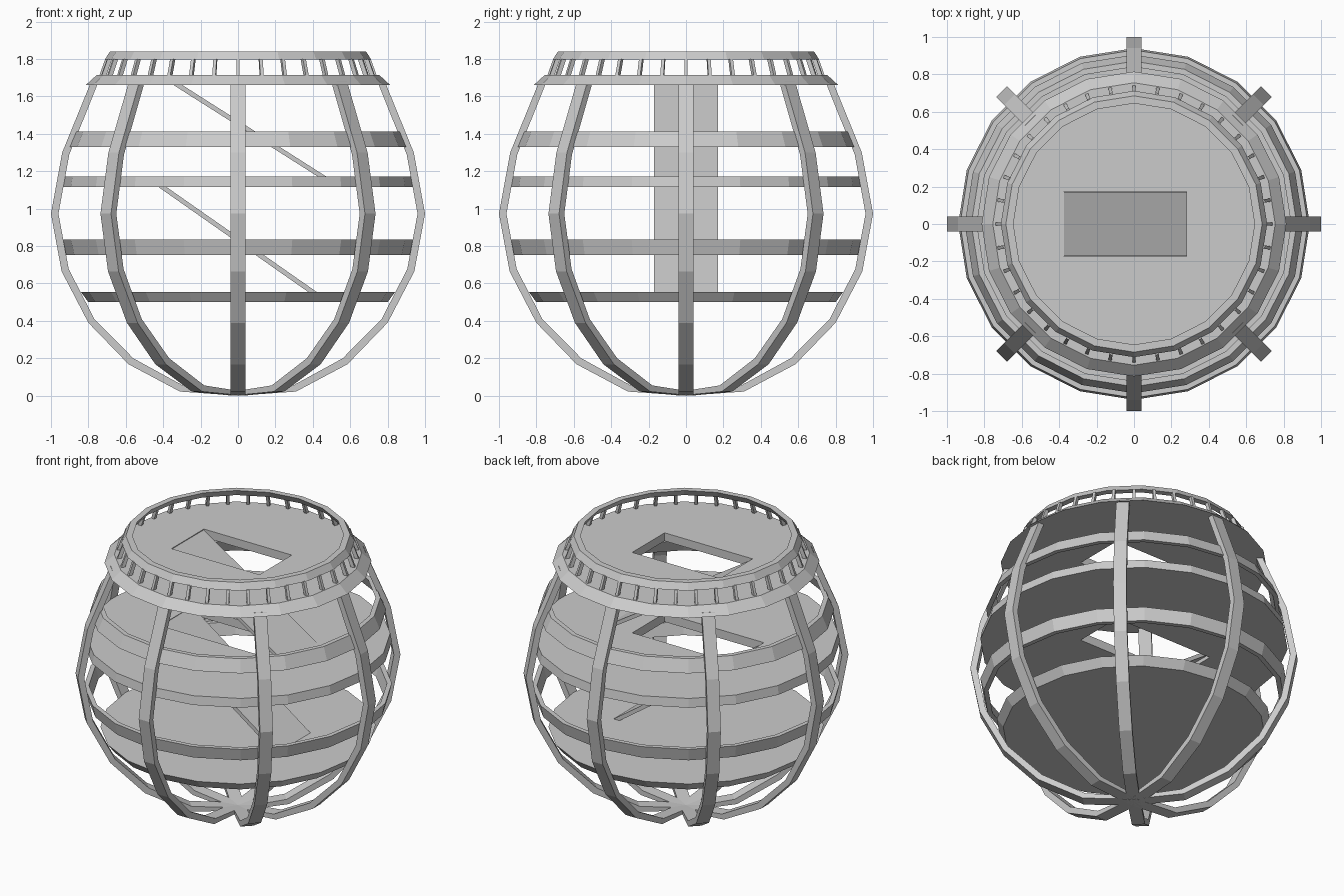
import bpy, bmesh
from math import cos, sin, pi, radians
from mathutils import Matrix

if "Cube" in bpy.data.objects:
    bpy.data.objects.remove(bpy.data.objects["Cube"])

SIDES = 20


def finish(name, bm):
    bmesh.ops.recalc_face_normals(bm, faces=bm.faces)
    me = bpy.data.meshes.new(name)
    bm.to_mesh(me)
    bm.free()
    ob = bpy.data.objects.new(name, me)
    bpy.context.collection.objects.link(ob)
    return ob


def prism(name, profile, width, angle=0):
    """Extrude an (x, z) outline across y, centred, turned about z."""
    bm = bmesh.new()
    face = bm.faces.new([bm.verts.new((x, -width / 2, z)) for x, z in profile])
    ext = bmesh.ops.extrude_face_region(bm, geom=[face])
    moved = [g for g in ext["geom"] if isinstance(g, bmesh.types.BMVert)]
    bmesh.ops.translate(bm, verts=moved, vec=(0, width, 0))
    bm.transform(Matrix.Rotation(angle, 4, 'Z'))
    return finish(name, bm)


def disc(name, z0, r0, z1, r1):
    """Tapered 20-sided plate."""
    bm = bmesh.new()
    rings = [[bm.verts.new((r * cos(2 * pi * i / SIDES), r * sin(2 * pi * i / SIDES), z))
              for i in range(SIDES)] for z, r in ((z0, r0), (z1, r1))]
    for i in range(SIDES):
        j = (i + 1) % SIDES
        bm.faces.new((rings[0][i], rings[0][j], rings[1][j], rings[1][i]))
    bm.faces.new(rings[0][::-1])
    bm.faces.new(rings[1])
    return finish(name, bm)


def ring(name, z0, r0, z1, r1, t):
    """Tapered 20-sided hoop of wall thickness t."""
    section = ((r0, z0), (r1, z1), (r1 - t, z1), (r0 - t, z0))
    bm = bmesh.new()
    loops = [[bm.verts.new((r * cos(2 * pi * i / SIDES), r * sin(2 * pi * i / SIDES), z))
              for r, z in section] for i in range(SIDES)]
    for i in range(SIDES):
        a, b = loops[i], loops[(i + 1) % SIDES]
        for k in range(4):
            m = (k + 1) % 4
            bm.faces.new((a[k], b[k], b[m], a[m]))
    return finish(name, bm)


def cut_hole(plate, x0, x1, z0, z1):
    """Rectangular stair opening."""
    cutter = prism(plate.name + "_cutter", [(x0, z0), (x1, z0), (x1, z1), (x0, z1)], 0.345)
    cutter.hide_render = True
    cutter.hide_viewport = False
    cutter.display_type = 'WIRE'
    mod = plate.modifiers.new("stair_opening", 'BOOLEAN')
    mod.operation = 'DIFFERENCE'
    mod.solver = 'EXACT'
    mod.object = cutter


# Eight curved ribs meeting at the base
outer = [(0, 0), (0.31, 0.022), (0.585, 0.168), (0.80, 0.39),
         (0.943, 0.665), (1.0, 0.973), (0.94, 1.30), (0.785, 1.68)]
inner = [(0, 0.022), (0.295, 0.055), (0.56, 0.20), (0.768, 0.41),
         (0.905, 0.677), (0.96, 0.973), (0.902, 1.29), (0.745, 1.68)]
for i in range(8):
    prism(f"rib_{i + 1}", outer + inner[::-1], 0.08, i * pi / 4)

# Floors
disc("lower_floor", 0.50, 0.80, 0.555, 0.84)
middle = disc("middle_floor", 1.115, 0.94, 1.173, 0.93)
deck = disc("top_deck", 1.66, 0.815, 1.715, 0.755)
cut_hole(middle, -0.46, 0.28, 1.0, 1.3)
cut_hole(deck, -0.375, 0.28, 1.6, 1.8)

# Hoop guard rails
ring("lower_guard_rail", 0.752, 0.92, 0.835, 0.94, 0.03)
ring("upper_guard_rail", 1.33, 0.905, 1.413, 0.87, 0.03)

# Sloping stair ramps between the floors
for name, (xa, za), (xb, zb) in (("upper_ramp", (-0.375, 1.71), (0.47, 1.173)),
                                 ("lower_ramp", (-0.46, 1.17), (0.42, 0.555))):
    prism(name, [(xa, za), (xb, zb), (xb - 0.045, zb), (xa, za - 0.03)], 0.343)

# Deck balustrade: top rail and leaning posts
ring("top_rail", 1.797, 0.712, 1.84, 0.685, 0.04)
for i in range(36):
    prism(f"rail_post_{i + 1}",
          [(0.742, 1.71), (0.71, 1.80), (0.685, 1.80), (0.717, 1.71)],
          0.018, radians(10 * i))
